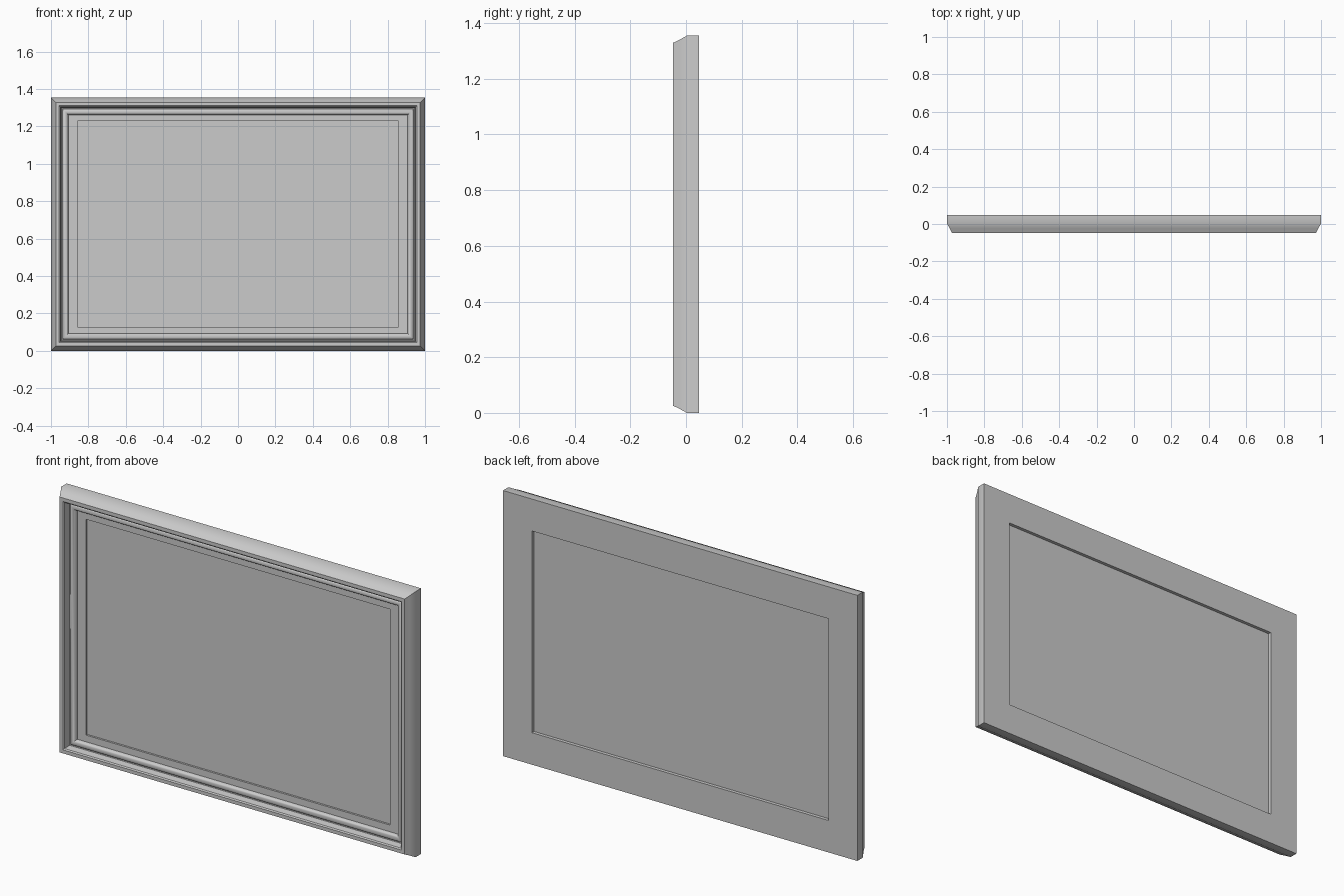
import bpy, bmesh, math

if "Cube" in bpy.data.objects:
    bpy.data.objects.remove(bpy.data.objects["Cube"])

W, H = 1.0, 1.355   # half width, full height


def ring(name, profile, off=(0, 0)):
    """Sweep a closed (inset, y) profile round the rectangle with mitred corners."""
    bm = bmesh.new()
    loops = []
    for inset, y in profile:
        x, z0, z1 = W - off[0] - inset, off[1] + inset, H - off[1] - inset
        loops.append([bm.verts.new(p) for p in
                      ((-x, y, z0), (x, y, z0), (x, y, z1), (-x, y, z1))])
    for a, b in zip(loops, loops[1:] + loops[:1]):
        for i in range(4):
            j = (i + 1) % 4
            bm.faces.new((a[i], a[j], b[j], b[i]))
    return finish(name, bm)


def finish(name, bm):
    bmesh.ops.recalc_face_normals(bm, faces=bm.faces)
    me = bpy.data.meshes.new(name)
    bm.to_mesh(me)
    bm.free()
    ob = bpy.data.objects.new(name, me)
    bpy.context.collection.objects.link(ob)
    return ob


# moulded frame: sloped outside, raised lip, steep inner drop, rounded bead, flat back
bead = [(0.076 - 0.015 * math.cos(math.pi * t / 6),
         -0.006 - 0.013 * math.sin(math.pi * t / 6)) for t in range(7)]
frame = ring("frame_moulding",
             [(0, 0.047), (0, 0.003), (0.015, -0.024), (0.026, -0.047),
              (0.044, -0.047), (0.05, -0.042), (0.055, -0.008)] + bead +
             [(0.093, 0.0), (0.093, 0.03), (0.163, 0.03), (0.163, 0.047)])

# mat board around the picture
ring("mat_board", [(0.09, 0.0), (0.09, 0.02), (0.142, 0.02), (0.142, 0.0)])
mat = bpy.data.objects["mat_board"]
for v in mat.data.vertices:   # top and bottom borders are slightly narrower
    if abs(v.co.x) < 0.88:
        v.co.z += 0.015 if v.co.z > H / 2 else -0.015

# picture panel, also seen in the back recess
bm = bmesh.new()
bmesh.ops.create_cube(bm, size=1)
for v in bm.verts:
    v.co.x *= 2 * (W - 0.1)
    v.co.y = 0.01 if v.co.y < 0 else 0.03
    v.co.z = H / 2 + v.co.z * (H - 0.2)
finish("picture_panel", bm)

# smooth the bead, keep mitres sharp
bpy.context.view_layer.objects.active = frame
frame.select_set(True)
bpy.ops.object.shade_smooth_by_angle(angle=math.radians(35))
